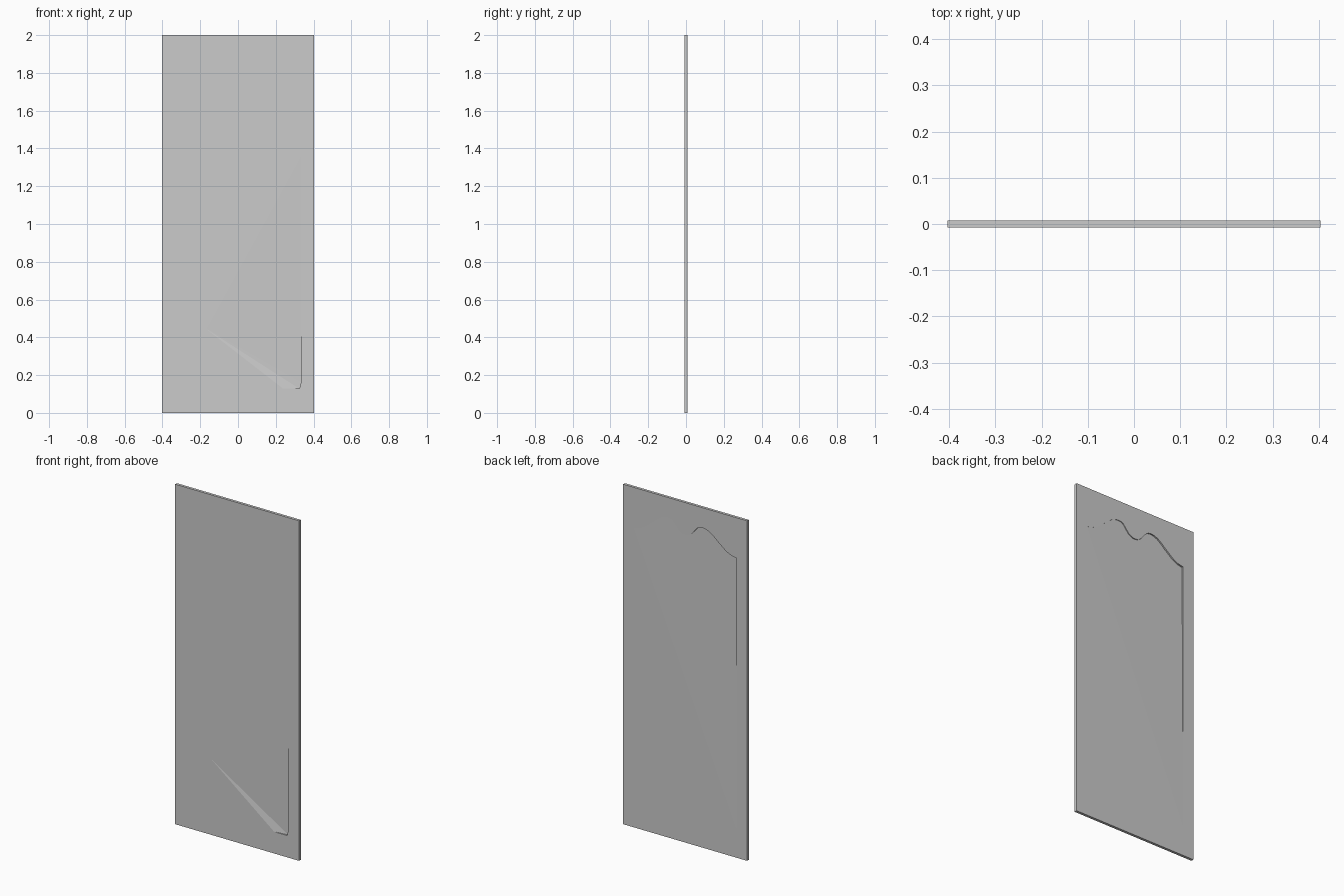
import bpy, bmesh

if "Cube" in bpy.data.objects:
    bpy.data.objects.remove(bpy.data.objects["Cube"])

W, H, T, DEPTH = 0.403, 2.0, 0.008, 0.010   # half width, height, half thickness, recess depth

bm = bmesh.new()


def edge(a, b):
    return bm.edges.get((a, b)) or bm.edges.new((a, b))


def loop_edges(verts):
    return [edge(a, b) for a, b in zip(verts, verts[1:] + verts[:1])]


def recessed_side(side, outline, floor_faces):
    """One face of the slab with a tilted recess; outline is (x, z, depth)."""
    y = side * T
    border = [bm.verts.new((x, y, z)) for x, z in ((-W, 0), (W, 0), (W, H), (-W, H))]
    rim = [bm.verts.new((x, y, z)) for x, z, d in outline]
    # the floor shares the rim vertices where the recess fades to nothing
    floor = [r if d < 1e-6 else bm.verts.new((x, y - side * d, z))
             for r, (x, z, d) in zip(rim, outline)]
    bmesh.ops.triangle_fill(bm, use_beauty=True, use_dissolve=False,
                            edges=loop_edges(border) + loop_edges(rim),
                            normal=(0, side, 0))
    for i in range(len(rim)):
        j = (i + 1) % len(rim)
        wall = list(dict.fromkeys((rim[i], rim[j], floor[j], floor[i])))
        if len(wall) > 2:
            bm.faces.new(wall)
    for ids in floor_faces:
        bm.faces.new([floor[i] for i in ids])
    return border


# Back recess: scrolled top, fading out along a diagonal
half = [(.333, 1.762), (.30, 1.768), (.265, 1.785), (.21, 1.828), (.185, 1.85),
        (.16, 1.868), (.138, 1.878), (.115, 1.882), (.095, 1.880), (.08, 1.872),
        (.06, 1.848), (.045, 1.829), (.03, 1.818), (.015, 1.812)]
top = half + [(0, 1.81)] + [(-x, z) for x, z in reversed(half)]
x0, z0, x1, z1 = -.333, .17, .333, 1.762
back = [(x0, z0, 0)]
for x, z in top:
    above = z - (z0 + (x - x0) * (z1 - z0) / (x1 - x0))
    back.append((x, z, max(0, above) * DEPTH / (z1 - z0)))
back_border = recessed_side(1, back, [range(len(back))])

# Front recess: deepest in the lower corner
front = [(-.168, .445, 0), (.24, .128, 0), (.325, .128, DEPTH),
         (.333, .16, DEPTH), (.333, 1.36, 0)]
front_border = recessed_side(-1, front, [(0, 1, 2), (0, 2, 3), (0, 3, 4)])

# Slab edges
for i in range(4):
    j = (i + 1) % 4
    bm.faces.new((front_border[i], front_border[j], back_border[j], back_border[i]))

bmesh.ops.recalc_face_normals(bm, faces=bm.faces)
mesh = bpy.data.meshes.new("door_panel")
bm.to_mesh(mesh)
bm.free()
bpy.context.collection.objects.link(bpy.data.objects.new("door_panel", mesh))
